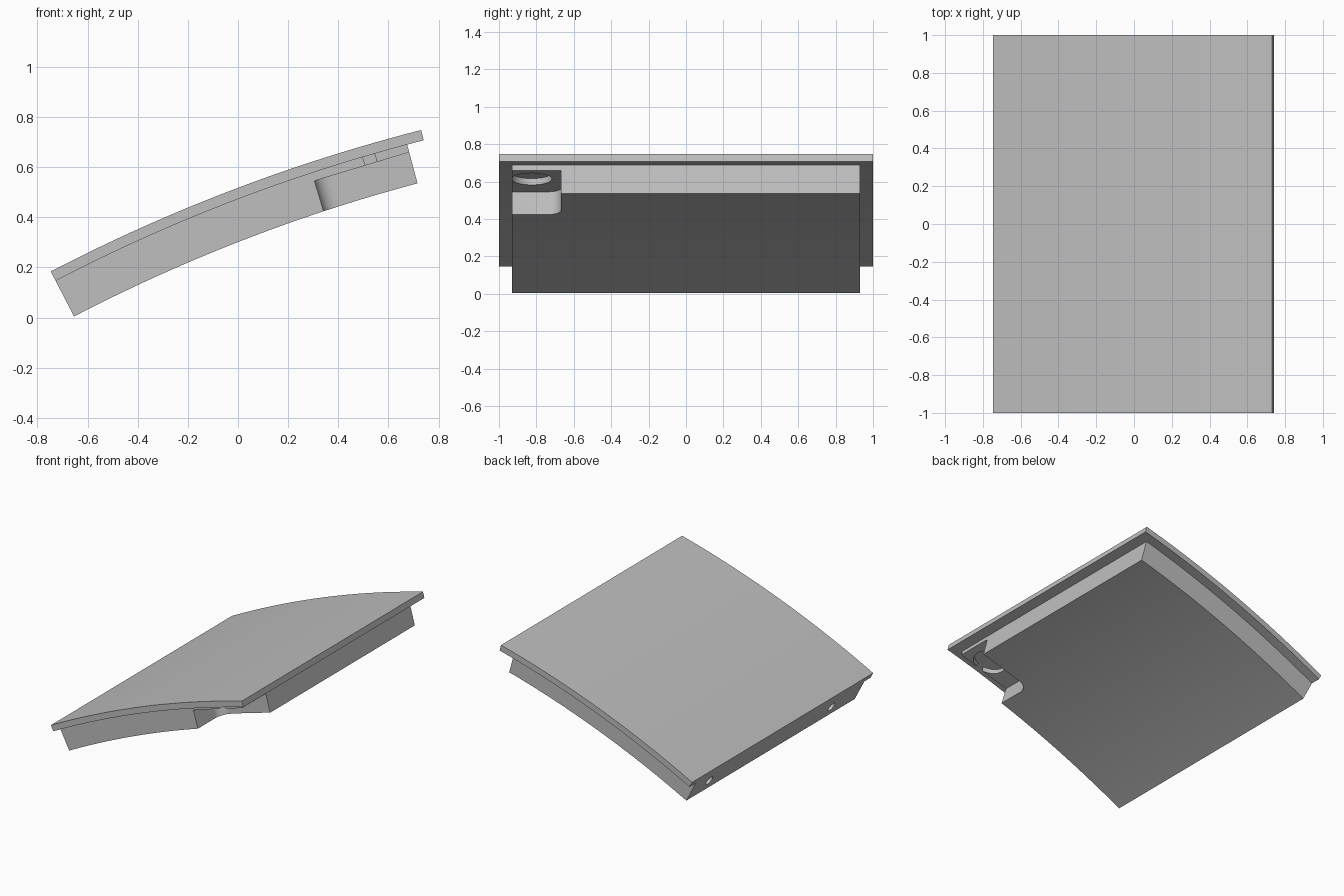
import bpy, bmesh, math
from mathutils import Vector, Matrix

cube = bpy.data.objects.get("Cube")
if cube:
    bpy.data.objects.remove(cube, do_unlink=True)

grey = bpy.data.materials.new("light grey")
grey.use_nodes = True
COLOUR = (0.52, 0.52, 0.52, 1)
grey.diffuse_color = COLOUR
grey.node_tree.nodes["Principled BSDF"].inputs["Base Color"].default_value = COLOUR

# Shared centre of the curved layers, in the x-z plane
CENTRE_X, CENTRE_Z, OUTER_R = 2.437, -5.938, 6.9
LEFT_TILT = 27.48


def arc_point(radius, tilt):
    a = math.radians(tilt)
    return Vector((CENTRE_X - radius * math.sin(a), 0, CENTRE_Z + radius * math.cos(a)))


def prism(name, outline, offset):
    """Extrude a closed outline along the offset vector."""
    bm = bmesh.new()
    face = bm.faces.new([bm.verts.new(p) for p in outline])
    new = bmesh.ops.extrude_face_region(bm, geom=[face])["geom"]
    bmesh.ops.translate(bm, vec=offset, verts=[v for v in new if isinstance(v, bmesh.types.BMVert)])
    bmesh.ops.recalc_face_normals(bm, faces=bm.faces)
    return finish(name, bm)


def finish(name, bm):
    mesh = bpy.data.meshes.new(name)
    bm.to_mesh(mesh)
    bm.free()
    mesh.materials.append(grey)
    obj = bpy.data.objects.new(name, mesh)
    bpy.context.collection.objects.link(obj)
    return obj


def curved_slab(name, top, bottom, right_tilt, half_width, steps=40):
    tilts = [LEFT_TILT + (right_tilt - LEFT_TILT) * i / steps for i in range(steps + 1)]
    outline = [arc_point(top, t) for t in tilts] + [arc_point(bottom, t) for t in reversed(tilts)]
    for p in outline:
        p.y = -half_width
    return prism(name, outline, (0, 2 * half_width, 0))


def cylinder(name, radius, depth, matrix):
    bm = bmesh.new()
    bmesh.ops.create_cone(bm, cap_ends=True, segments=48, radius1=radius, radius2=radius,
                          depth=depth, matrix=matrix)
    return finish(name, bm)


def cut(target, cutter):
    cutter.hide_render = True
    mod = target.modifiers.new("cut", "BOOLEAN")
    mod.operation, mod.solver, mod.object = "DIFFERENCE", "EXACT", cutter
    bpy.context.view_layer.objects.active = target
    bpy.ops.object.modifier_apply(modifier=mod.name)
    bpy.data.objects.remove(cutter, do_unlink=True)


# Thin cover plate and the narrower, thicker body below it
plate = curved_slab("cover_plate", OUTER_R, OUTER_R - 0.042, 14.32, 1.0)
body = curved_slab("body", OUTER_R - 0.042, OUTER_R - 0.202, 14.89, 0.93)

# Corner recess, open at the front and right, with a rounded inner corner
tilt = Matrix.Rotation(math.radians(-16.8), 4, "Y")
recess_frame = Matrix.Translation((0.305, 0, 0.545)) @ tilt
fillet, back = 0.07, -0.668
outline = [(0, -1.2), (0.6, -1.2), (0.6, back)]
for i in range(13):
    a = math.radians(90 + 90 * i / 12)
    outline.append((fillet + fillet * math.cos(a), back - fillet + fillet * math.sin(a)))
recess = prism("recess_cutter", [Vector((u, v, -0.4)) for u, v in outline], (0, 0, 0.4))
recess.data.transform(recess_frame)
cut(body, recess)

# Round socket in the recess roof, up to the cover plate
cut(body, cylinder("socket_cutter", 0.108, 0.2,
                   Matrix.Translation((0.53, -0.825, 0.617)) @ tilt))

# Two small pin holes in the low end
end_axis = Matrix.Rotation(math.radians(90 - LEFT_TILT), 4, "Y")
for y in (0.73, -0.62):
    spot = arc_point(OUTER_R - 0.12, LEFT_TILT)
    spot.y = y
    cut(body, cylinder("pin_hole_cutter", 0.033, 0.3, Matrix.Translation(spot) @ end_axis))

# Smooth the curves, keep the edges sharp
bpy.ops.object.select_all(action="DESELECT")
for obj in (plate, body):
    obj.select_set(True)
bpy.context.view_layer.objects.active = body
bpy.ops.object.shade_smooth_by_angle(angle=math.radians(30))
